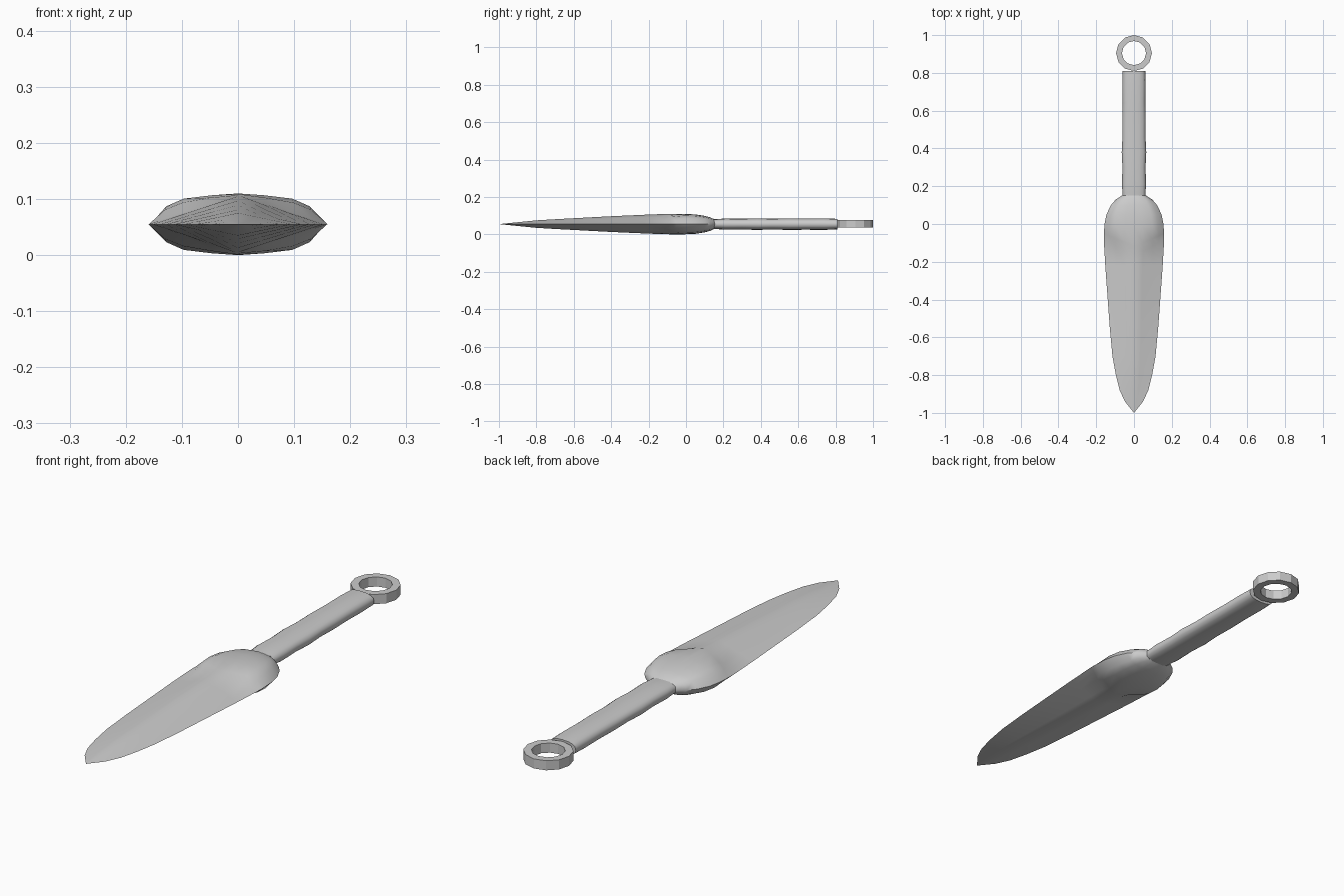
import bpy, bmesh, math

if "Cube" in bpy.data.objects:
    bpy.data.objects.remove(bpy.data.objects["Cube"])

ZC = 0.055  # height of the mid plane


def finish(name, bm, angle):
    bmesh.ops.remove_doubles(bm, verts=bm.verts, dist=0.0005)
    bmesh.ops.recalc_face_normals(bm, faces=bm.faces)
    mesh = bpy.data.meshes.new(name)
    bm.to_mesh(mesh)
    bm.free()
    ob = bpy.data.objects.new(name, mesh)
    bpy.context.collection.objects.link(ob)
    bpy.ops.object.select_all(action='DESELECT')
    ob.select_set(True)
    bpy.context.view_layer.objects.active = ob
    if angle:
        bpy.ops.object.shade_smooth_by_angle(angle=math.radians(angle))
    return ob


def loft(name, rings, angle):
    bm = bmesh.new()
    loops = [[bm.verts.new(p) for p in r] for r in rings]
    n = len(loops[0])
    for a, b in zip(loops, loops[1:]):
        for i in range(n):
            j = (i + 1) % n
            bm.faces.new((a[i], a[j], b[j], b[i]))
    bm.faces.new(loops[0])
    bm.faces.new(loops[-1])
    return finish(name, bm, angle)


def blade_section(y, w, h, blend, v):
    # blend 0 = sharp diamond, 1 = rounded; v pulls the centre into a chevron
    quarter = []
    for fx, full in ((1, 0), (0.82, 0.58), (0.62, 0.83), (0.3, 0.94), (0, 1)):
        fz = (1 - fx) * (1 - blend) + full * blend
        quarter.append((fx * w, y - v * (1 - fx), fz * h))
    top = quarter + [(-x, yy, z) for x, yy, z in quarter[-2::-1]]
    bottom = [(x, yy, -z) for x, yy, z in top[-2:0:-1]]
    return [(x, yy, z + ZC) for x, yy, z in top + bottom]


# Blade with a swollen rounded shoulder: y, half width, half height, blend, chevron
blade = [
    (-1.00, 0.000, 0.000, 0, 0), (-0.97, 0.024, 0.003, 0, 0),
    (-0.94, 0.048, 0.006, 0, 0), (-0.88, 0.076, 0.012, 0, 0),
    (-0.80, 0.096, 0.020, 0, 0), (-0.70, 0.114, 0.026, 0, 0),
    (-0.55, 0.128, 0.034, 0, 0), (-0.40, 0.139, 0.042, 0, 0),
    (-0.22, 0.152, 0.050, 0, 0), (-0.08, 0.160, 0.052, 0, 0.09),
    (-0.05, 0.159, 0.054, 0.75, 0.07), (0.00, 0.156, 0.055, 1, 0.02),
    (0.05, 0.146, 0.052, 1, 0), (0.10, 0.122, 0.044, 1, 0),
    (0.13, 0.096, 0.036, 1, 0), (0.145, 0.072, 0.029, 1, 0),
    (0.16, 0.055, 0.022, 1, 0),
]
loft("blade", [blade_section(*s) for s in blade], 50)

# Slightly uneven oval grip: y, half width, half height
grip = [(0.13, 0.060, 0.025), (0.17, 0.061, 0.027), (0.21, 0.064, 0.030),
        (0.30, 0.061, 0.029), (0.38, 0.065, 0.031), (0.46, 0.061, 0.029),
        (0.55, 0.062, 0.031), (0.64, 0.060, 0.030), (0.74, 0.061, 0.031),
        (0.81, 0.060, 0.028)]


def oval(y, w, h, n=16):
    pts = []
    for i in range(n):
        c, s = math.cos(math.tau * i / n), math.sin(math.tau * i / n)
        pts.append((w * math.copysign(abs(c) ** 0.8, c), y,
                    ZC + h * math.copysign(abs(s) ** 0.8, s)))
    return pts


loft("handle", [oval(*s) for s in grip], 45)

# Flat faceted ring at the end of the handle
bm = bmesh.new()
N = 12
corners = [(0.095, 0.036), (0.095, 0.076), (0.064, 0.076), (0.064, 0.036)]
loops = []
for i in range(N):
    a = math.tau * i / N
    loops.append([bm.verts.new((r * math.cos(a), 0.905 + r * math.sin(a), z))
                  for r, z in corners])
for i in range(N):
    p, q = loops[i], loops[(i + 1) % N]
    for k in range(4):
        m = (k + 1) % 4
        bm.faces.new((p[k], p[m], q[m], q[k]))
finish("pommel_ring", bm, 0)
